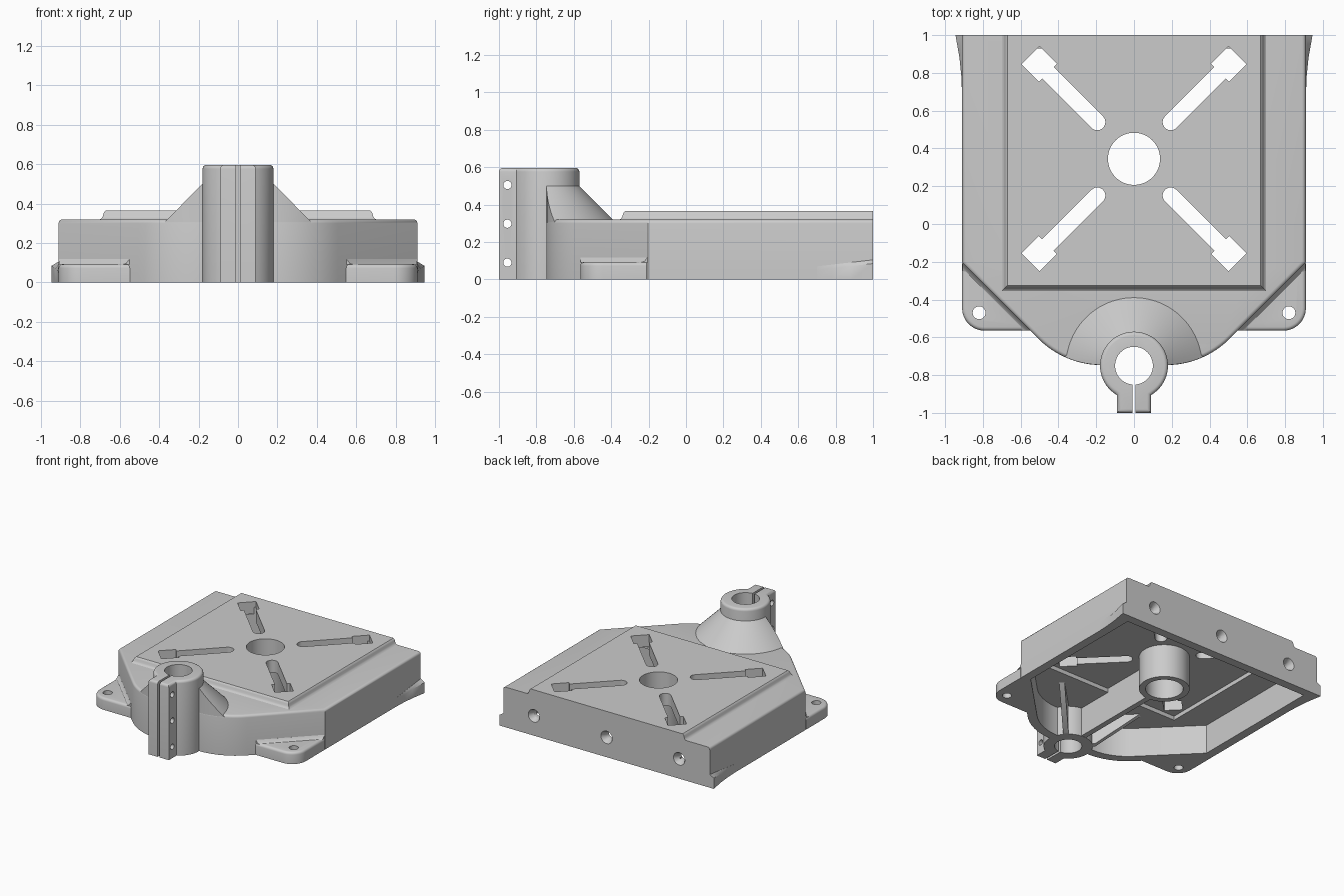
import bpy, bmesh, math
from mathutils import Matrix, Vector

if "Cube" in bpy.data.objects:
    bpy.data.objects.remove(bpy.data.objects["Cube"], do_unlink=True)

grey = bpy.data.materials.new("cast_grey")
grey.use_nodes = True
COLOUR = (0.6, 0.6, 0.6, 1)
grey.diffuse_color = COLOUR
grey.node_tree.nodes["Principled BSDF"].inputs["Base Color"].default_value = COLOUR

BOSS_Y = -0.75    # clamp tube axis
HUB_Y = 0.345     # central hole axis
WALL = 0.07
CEILING = 0.235   # underside of the housing top
PLATE_LOW = 0.268  # underside of the raised plate


def arc(cx, cy, r, a0, a1, n=12):
    return [(cx + r * math.cos(math.radians(a0 + (a1 - a0) * i / n)),
             cy + r * math.sin(math.radians(a0 + (a1 - a0) * i / n))) for i in range(n + 1)]


def finish(name, bm):
    bmesh.ops.recalc_face_normals(bm, faces=bm.faces)
    me = bpy.data.meshes.new(name)
    bm.to_mesh(me)
    bm.free()
    me.materials.append(grey)
    ob = bpy.data.objects.new(name, me)
    bpy.context.collection.objects.link(ob)
    return ob


def loft(name, layers, matrix=Matrix.Identity(4)):
    """Skin a stack of (outline, height) layers and cap both ends."""
    bm = bmesh.new()
    rings = [[bm.verts.new((x, y, z)) for x, y in pts] for pts, z in layers]
    bm.faces.new(rings[0])
    bm.faces.new(rings[-1])
    for low, high in zip(rings, rings[1:]):
        for i in range(len(low)):
            bm.faces.new((low[i - 1], low[i], high[i], high[i - 1]))
    bmesh.ops.transform(bm, matrix=matrix, verts=bm.verts)
    return finish(name, bm)


def prism(name, pts, z0, z1, matrix=Matrix.Identity(4)):
    return loft(name, [(pts, z0), (pts, z1)], matrix)


def rounded(make, z0, z1, r, n=4):
    """Layers for a shape whose top edge is rounded; make(inset) gives its outline."""
    layers = [(make(0), z0)]
    for i in range(n + 1):
        t = math.pi / 2 * i / n
        layers.append((make(r * (1 - math.cos(t))), z1 - r + r * math.sin(t)))
    return layers


def cylinder(name, r1, r2, depth, matrix, sides=64):
    bm = bmesh.new()
    bmesh.ops.create_cone(bm, cap_ends=True, segments=sides, radius1=r1, radius2=r2,
                          depth=depth, matrix=matrix)
    return finish(name, bm)


def combine(parts, tool, op='DIFFERENCE'):
    """Apply one boolean to several parts and discard the tool."""
    for part in parts:
        mod = part.modifiers.new("cut", 'BOOLEAN')
        mod.operation, mod.solver, mod.object = op, 'EXACT', tool
        bpy.context.view_layer.update()
        dg = bpy.context.evaluated_depsgraph_get()
        me = bpy.data.meshes.new_from_object(part.evaluated_get(dg))
        part.modifiers.clear()
        part.data = me
    bpy.data.objects.remove(tool, do_unlink=True)


def rect(x0, x1, y0, y1):
    return [(x0, y0), (x1, y0), (x1, y1), (x0, y1)]


def outline(inset, back=1):
    """Housing plan: square back, 45 degree shoulders, rounded nose."""
    r, cy, side = 0.475 - inset, -0.272, 0.91 - inset
    half = arc(0.17, cy, r, -90, -45)
    half += [(side, side - (0.17 - cy + r * math.sqrt(2))), (side, back)]
    return half + [(-x, y) for x, y in reversed(half)]


def plate_plan(inset):
    return rect(inset - 0.7, 0.7 - inset, inset - 0.355, 1)


def clamp_plan(inset):
    """Tube with a square tab at the front."""
    r, w = 0.18 - inset, 0.09 - inset
    a = math.degrees(math.acos(w / r))
    return [(-w, inset - 1), (w, inset - 1)] + arc(0, BOSS_Y, r, -a, 180 + a, 48)


def foot_plan(inset):
    """Corner lug outside the shoulder, rounded at its outer corner."""
    return ([(0.53, inset - 0.565)] + arc(0.79, -0.445, 0.12 - inset, -90, 0)
            + [(0.91 - inset, -0.21), (0.87, -0.21)])


def shoulder_strip(reach):
    """Thin strip along the shoulder, reaching outward over the foot."""
    c = 1.112
    return [(c - 0.563, -0.563), (c - 0.563 + reach, -0.563),
            (0.908, 0.908 - c - reach), (0.908, 0.908 - c)]


def move(x, y, z):
    return Matrix.Translation((x, y, z))


# Hollow housing with an opening beneath the raised plate
body = loft("housing", rounded(outline, 0, 0.32, 0.02))
combine([body], prism("cavity", outline(WALL, 1 - WALL), -0.1, CEILING))
combine([body], prism("plate_opening", rect(-0.61, 0.61, -0.27, 1 - WALL), -0.1, 0.5))

# Raised top plate with a flared foot and rounded rim
plate = loft("raised_plate", [(plate_plan(i), z) for i, z in (
    (0, PLATE_LOW), (0, 0.32), (0.008, 0.325), (0.014, 0.335),
    (0.018, 0.35), (0.022, 0.358), (0.03, 0.365))])

# Four keyhole slots around the hub
slot = arc(0.275, 0, 0.043, 90, 270) + [
    (0.645, -0.043), (0.645, -0.068), (0.775, -0.068),
    (0.775, 0.068), (0.645, 0.068), (0.645, 0.043)]
for k in range(4):
    turn = Matrix.Rotation(math.radians(45 + 90 * k), 4, 'Z')
    combine([plate], prism("slot_cutter", slot, 0.2, 0.5, move(0, HUB_Y, 0) @ turn))

# Central hub tube
hub = cylinder("hub_tube", 0.185, 0.185, 0.33, move(0, HUB_Y, 0.165))
combine([plate, hub], cylinder("hub_bore", 0.138, 0.138, 1, move(0, HUB_Y, 0.2)))

# Vertical clamp tube with split tab
clamp = loft("clamp_tube", rounded(clamp_plan, 0, 0.596, 0.02))
combine([clamp], prism("split_cutter", rect(-0.009, 0.009, -1.1, BOSS_Y), -0.1, 0.7))
for z in (0.09, 0.298, 0.505):
    across = move(0, -0.955, z) @ Matrix.Rotation(math.pi / 2, 4, 'Y')
    combine([clamp], cylinder("bolt_cutter", 0.022, 0.022, 0.5, across, 24))

# Conical shoulder behind the clamp tube, trimmed to the housing plan
cone = cylinder("clamp_shoulder", 0.395, 0.175, 0.22, move(0, BOSS_Y, 0.395), 96)
combine([cone], prism("shoulder_trim", outline(0.001), 0.2, 0.7), 'INTERSECT')
combine([body, clamp, cone], cylinder("clamp_bore", 0.1, 0.1, 2, move(0, BOSS_Y, 0.3)))

# Stiffening ribs under the top
prism("centre_rib", rect(-0.022, 0.022, BOSS_Y + 0.15, HUB_Y - 0.16), 0.002, 0.28)
for side, label in ((1, "left"), (-1, "right")):
    bm = bmesh.new()
    d = Vector((side, 1, 0)).normalized()
    n = Vector((-d.y, d.x, 0)) * 0.02
    tri = [Vector((0, BOSS_Y, z)) + d * u for u, z in
           ((0.16, 0.002), (0.2, 0.002), (0.55, 0.25), (0.16, 0.25))]
    face = bm.faces.new([bm.verts.new(p - n) for p in tri])
    ext = bmesh.ops.extrude_face_region(bm, geom=[face])
    bmesh.ops.translate(bm, vec=n * 2,
                        verts=[v for v in ext["geom"] if isinstance(v, bmesh.types.BMVert)])
    finish(label + "_rib", bm)

# Mounting feet and flared rear skirts on both sides
skirt_low = [(0.89, 0.7), (0.911, 0.7), (0.914, 0.78), (0.924, 0.88), (0.945, 1), (0.89, 1)]
skirt_high = [(min(x, 0.911), y) for x, y in skirt_low]
for side, label in ((1, "left"), (-1, "right")):
    m = Matrix.Diagonal((side, 1, 1, 1))
    foot = loft(label + "_foot", rounded(foot_plan, 0, 0.093, 0.02), m)
    loft(label + "_foot_fillet", [(shoulder_strip(w), z) for w, z in (
        (0.04, 0.09), (0.018, 0.097), (0.002, 0.118))], m)
    combine([foot, body], cylinder("foot_hole", 0.034, 0.034, 0.4, move(side * 0.82, -0.47, 0), 32))
    skirt = loft(label + "_skirt", [(skirt_low, 0), (skirt_low, 0.085), (skirt_high, 0.105)], m)
    for v in skirt.data.vertices:
        if v.co.z > 0.05:
            v.co.z -= 0.035 * (1 - v.co.y) / 0.3

# Countersunk holes in the back wall
for x in (-0.64, 0, 0.64):
    back = move(x, 1, 0.158) @ Matrix.Rotation(math.pi / 2, 4, 'X')
    combine([body], cylinder("countersink", 0.072, 0.028, 0.08, back, 32))
    combine([body], cylinder("back_hole", 0.028, 0.028, 0.4, back, 32))

# Smooth shading with sharp edges kept
bpy.ops.object.select_all(action='DESELECT')
for ob in bpy.context.scene.objects:
    if ob.type == 'MESH':
        ob.select_set(True)
        bpy.context.view_layer.objects.active = ob
bpy.ops.object.shade_smooth_by_angle(angle=math.radians(40))
